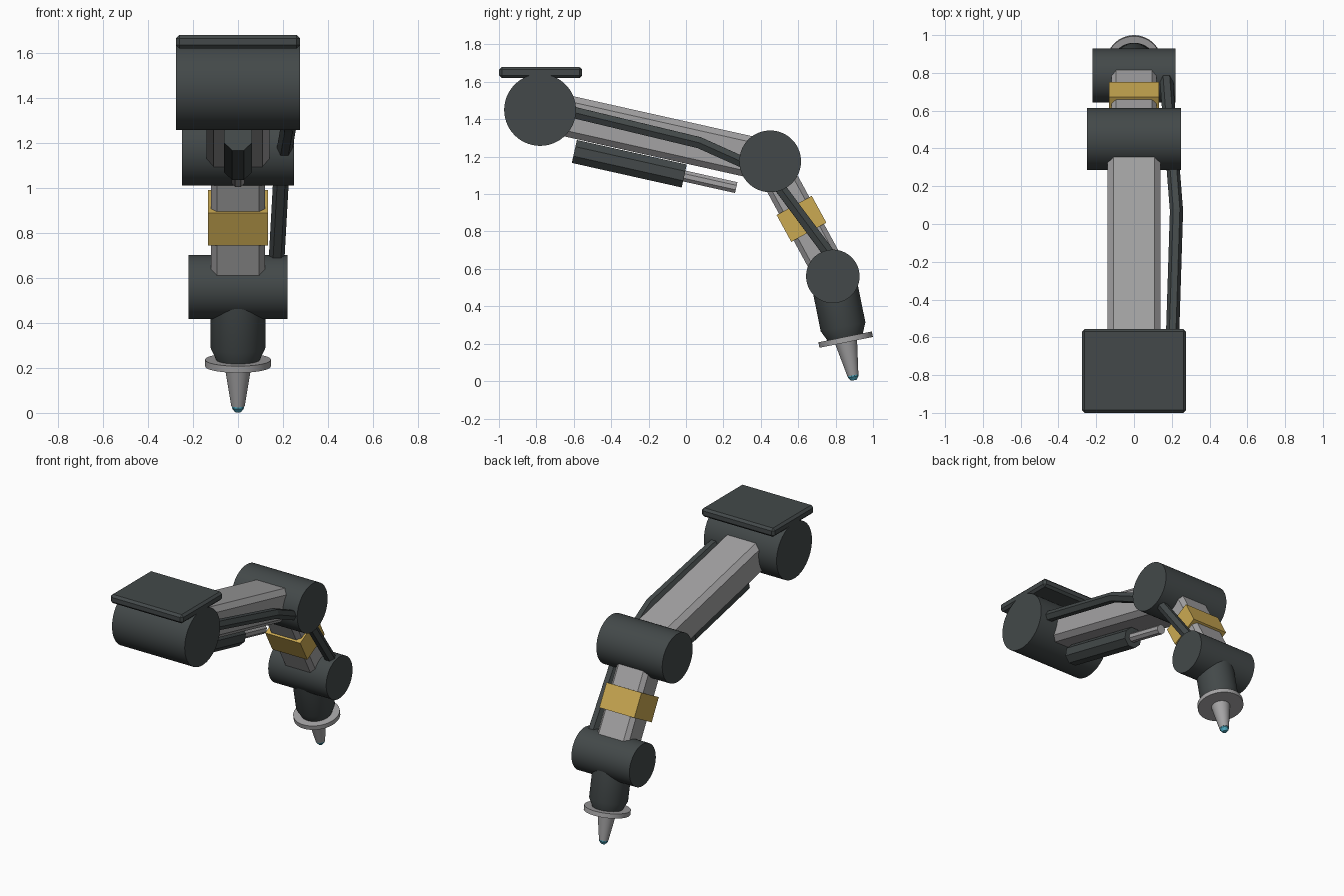
import bpy, bmesh, math
from mathutils import Matrix, Vector

if "Cube" in bpy.data.objects:
    bpy.data.objects.remove(bpy.data.objects["Cube"])


def material(name, rgb):
    m = bpy.data.materials.new(name)
    m.use_nodes = True
    m.diffuse_color = (*rgb, 1)
    m.node_tree.nodes["Principled BSDF"].inputs["Base Color"].default_value = (*rgb, 1)
    return m


DARK = material("dark slate", (0.056, 0.066, 0.067))
GREY = material("light grey", (0.37, 0.365, 0.37))
GOLD = material("gold", (0.6, 0.4, 0.085))
BLUE = material("cyan tip", (0.08, 0.42, 0.56))

# Joint centres in the side plane
SHOULDER = Vector((0, -0.78, 1.45))
ELBOW = Vector((0, 0.45, 1.175))
WRIST = Vector((0, 0.785, 0.56))
HAND_DIR = Vector((0, 0.199, -0.98))


def frame(origin, direction):
    """Local z runs along the direction, local x stays the world x."""
    z = direction.normalized()
    x = Vector((1, 0, 0))
    m = Matrix((x, z.cross(x), z)).transposed().to_4x4()
    m.translation = origin
    return m


def add(name, bm, mat, matrix, smooth=False):
    bmesh.ops.recalc_face_normals(bm, faces=bm.faces)
    mesh = bpy.data.meshes.new(name)
    bm.to_mesh(mesh)
    bm.free()
    mesh.materials.append(mat)
    ob = bpy.data.objects.new(name, mesh)
    ob.matrix_world = matrix
    bpy.context.collection.objects.link(ob)
    if smooth:
        bpy.ops.object.select_all(action="DESELECT")
        ob.select_set(True)
        bpy.context.view_layer.objects.active = ob
        bpy.ops.object.shade_smooth_by_angle(angle=math.radians(30))
    return ob


def box(name, size, mat, matrix, bevel=0.0):
    bm = bmesh.new()
    bmesh.ops.create_cube(bm, size=1, matrix=Matrix.Diagonal((*size, 1)))
    if bevel:
        bmesh.ops.bevel(bm, geom=bm.edges[:], offset=bevel, segments=1,
                        affect="EDGES", profile=0.5)
    return add(name, bm, mat, matrix)


def turned(name, profile, mat, matrix, sides=48):
    """Closed solid of revolution from (radius, distance) pairs."""
    bm = bmesh.new()
    rings = []
    for r, h in profile:
        angles = [(i + 0.5) * math.tau / sides for i in range(sides)]
        rings.append([bm.verts.new((r * math.cos(a), r * math.sin(a), h)) for a in angles])
    for low, high in zip(rings, rings[1:]):
        for i in range(sides):
            j = (i + 1) % sides
            bm.faces.new((low[i], low[j], high[j], high[i]))
    bm.faces.new(rings[0])
    bm.faces.new(rings[-1])
    return add(name, bm, mat, matrix, smooth=sides > 12)


# Joint drums lying across the arm
for name, centre, radius, half in (("shoulder_drum", SHOULDER, 0.192, 0.276),
                                   ("elbow_drum", ELBOW, 0.165, 0.25),
                                   ("wrist_drum", WRIST, 0.143, 0.22)):
    turned(name, [(radius, -half), (radius, half)], DARK,
           Matrix.Translation(centre) @ Matrix.Rotation(math.pi / 2, 4, "Y"), 64)

# Mounting plate
box("mounting_plate", (0.552, 0.445, 0.06), DARK,
    Matrix.Translation((0, -0.7775, 1.65)), 0.015)


# Arm beams between joints
def beam(name, a, b, width, depth, bevel):
    box(name, (width, depth, (b - a).length), GREY, frame((a + b) / 2, b - a), bevel)


beam("upper_arm", SHOULDER, ELBOW, 0.28, 0.22, 0.032)
beam("forearm", ELBOW, WRIST, 0.24, 0.185, 0.026)

# Forearm collar
box("forearm_collar", (0.266, 0.214, 0.163), GOLD,
    frame((ELBOW + WRIST) / 2, WRIST - ELBOW))

# Piston under the upper arm
piston = frame(Vector((0, -0.597, 1.228)), ELBOW - SHOULDER)
turned("piston_body", [(0.068, 0), (0.068, 0.602)], DARK, piston, 8)
turned("piston_rod", [(0.032, 0.5), (0.032, 0.887)], GREY, piston, 8)

# Hand, flange, nozzle and glowing tip
hand = frame(WRIST, HAND_DIR)
turned("hand", [(0.122, 0), (0.122, 0.275), (0.09, 0.345)], DARK, hand)
turned("hand_flange", [(0.146, 0.33), (0.146, 0.36)], GREY, hand)
turned("nozzle", [(0.062, 0.345), (0.03, 0.54)], GREY, hand, 32)
turned("nozzle_tip", [(0.029, 0.53), (0.029, 0.548), (0.014, 0.567)], BLUE, hand, 10)

# Cable running down the left side
curve = bpy.data.curves.new("side_cable", "CURVE")
curve.dimensions = "3D"
curve.bevel_depth = 0.035
curve.bevel_resolution = 1
curve.use_fill_caps = True
path = [(0.2, -0.72, 1.465), (0.225, 0.07, 1.275), (0.195, 0.45, 1.105), (0.17, 0.785, 0.655)]
spline = curve.splines.new("POLY")
spline.points.add(len(path) - 1)
for point, co in zip(spline.points, path):
    point.co = (*co, 1)
spline.use_smooth = False
curve.materials.append(DARK)
bpy.context.collection.objects.link(bpy.data.objects.new("side_cable", curve))
